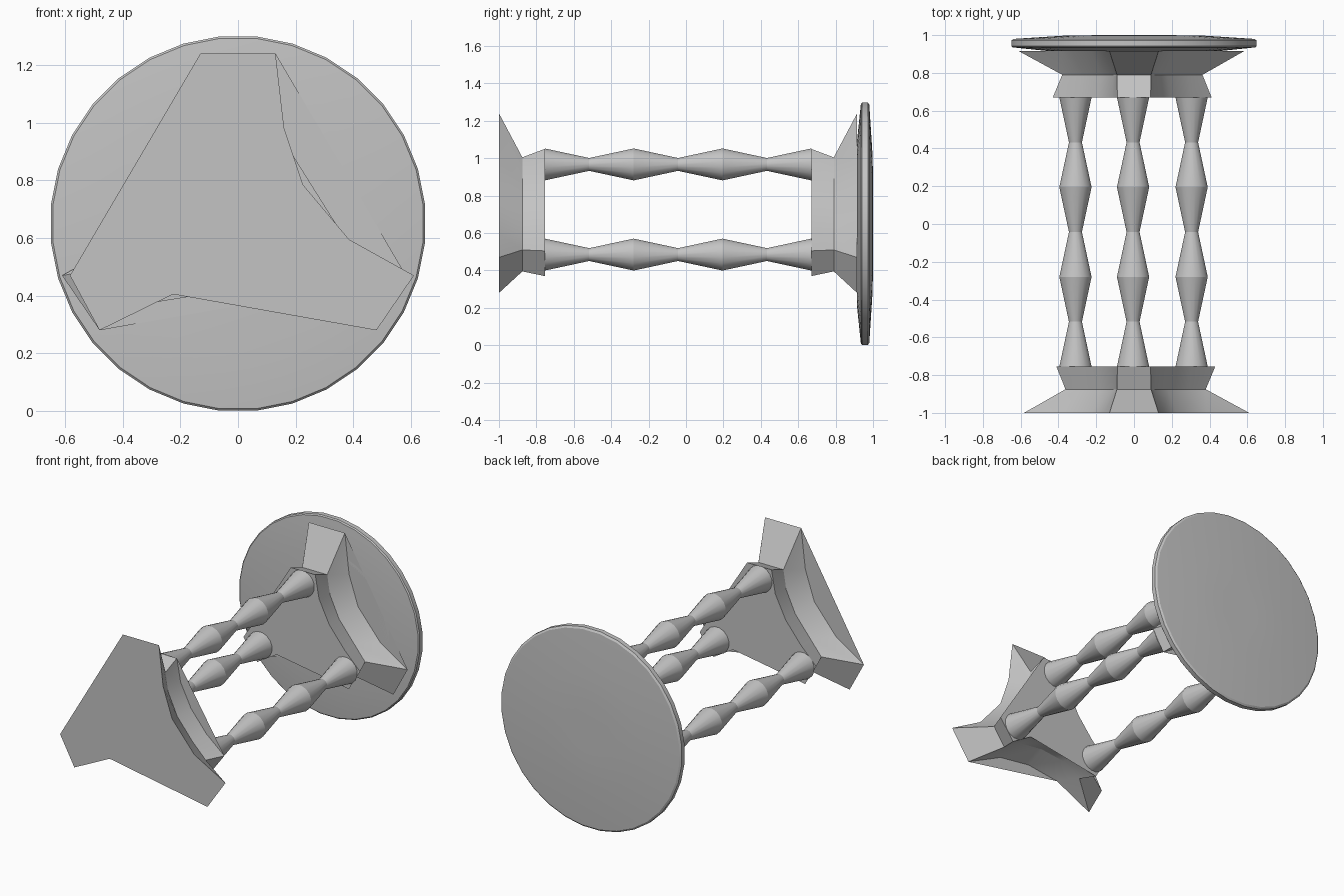
import bpy
import bmesh
import math

if "Cube" in bpy.data.objects:
    bpy.data.objects.remove(bpy.data.objects["Cube"])

grey = bpy.data.materials.new("stone_grey")
grey.diffuse_color = (0.55, 0.55, 0.55, 1)
grey.use_nodes = True
grey.node_tree.nodes["Principled BSDF"].inputs["Base Color"].default_value = grey.diffuse_color


def finish(name, bm, smooth=None):
    mesh = bpy.data.meshes.new(name)
    bm.to_mesh(mesh)
    bm.free()
    mesh.materials.append(grey)
    ob = bpy.data.objects.new(name, mesh)
    bpy.context.collection.objects.link(ob)
    if smooth:
        bpy.ops.object.select_all(action='DESELECT')
        bpy.context.view_layer.objects.active = ob
        ob.select_set(True)
        bpy.ops.object.shade_smooth_by_angle(angle=math.radians(smooth))
    return ob


def lathe(name, profile, cx, cz, sides, smooth):
    """Closed solid turned round an axis along y; profile is (y, radius)."""
    bm = bmesh.new()
    rings = []
    for y, r in profile:
        ring = []
        for i in range(sides):
            a = math.tau * (i + 0.5) / sides
            ring.append(bm.verts.new((cx + r * math.cos(a), y, cz + r * math.sin(a))))
        rings.append(ring)
    for a, b in zip(rings, rings[1:]):
        for i in range(sides):
            j = (i + 1) % sides
            bm.faces.new((a[i], a[j], b[j], b[i]))
    bm.faces.new(rings[0])
    bm.faces.new(rings[-1])
    bmesh.ops.recalc_face_normals(bm, faces=bm.faces)
    return finish(name, bm, smooth)


# Three-armed plate: right half of each outline (x, z), keyed by y
HALVES = [
    (-1.0, [(.13, 1.24), (.16, .98), (.225, .785), (.385, .595),
            (.61, .47), (.48, .28), (.225, .405), (0, .435)]),
    (-.875, [(.09, 1.005), (.11, .88), (.175, .74), (.285, .605),
             (.38, .51), (.30, .395), (.17, .47), (0, .49)]),
    (-.755, [(.088, 1.05), (.115, .90), (.19, .75), (.30, .615),
             (.43, .505), (.33, .37), (.19, .455), (0, .48)]),
]


def tripod(name, turned):
    bm = bmesh.new()
    rings = []
    for y, half in HALVES:
        left = [(-x * (.955 if i == 4 else 1), z) for i, (x, z) in enumerate(half[:-1])]
        outline = [left[0]] + half + left[:0:-1]
        if turned:
            rings.append([bm.verts.new((-x, -y - .085, z)) for x, z in outline])
        else:
            rings.append([bm.verts.new((x, y, z)) for x, z in outline])
    n = len(rings[0])
    for a, b in zip(rings, rings[1:]):
        for i in range(n):
            j = (i + 1) % n
            bm.faces.new((a[i], a[j], b[j], b[i]))
    # Each end plate bridges straight across one of the hollow sides
    outer, inner = rings[0], rings[-1]
    bm.faces.new([outer[i] for i in (11, 10, 9, 6, 5, 4, 3, 2, 1, 0)])
    bm.faces.new([inner[i] for i in (0, 1, 5, 6, 7, 10, 11, 12, 13, 14)])
    return finish(name, bm, 25)


tripod("base_foot", False)
tripod("top_support", True)

# Turned columns
column = [(-.755 + i * .2375, .087 if i % 2 == 0 else .035) for i in range(7)]
for label, x, z in (("top", -.005, .967), ("left", -.31, .485), ("right", .305, .485)):
    lathe("column_" + label, column, x, z, 16, 24)

# Round table top with softly domed faces
lathe("table_top", [(.915, .45), (.935, .645), (.942, .652), (.972, .652),
                    (.98, .64), (.998, .36), (1.0, .15)], 0, .65, 32, 30)
